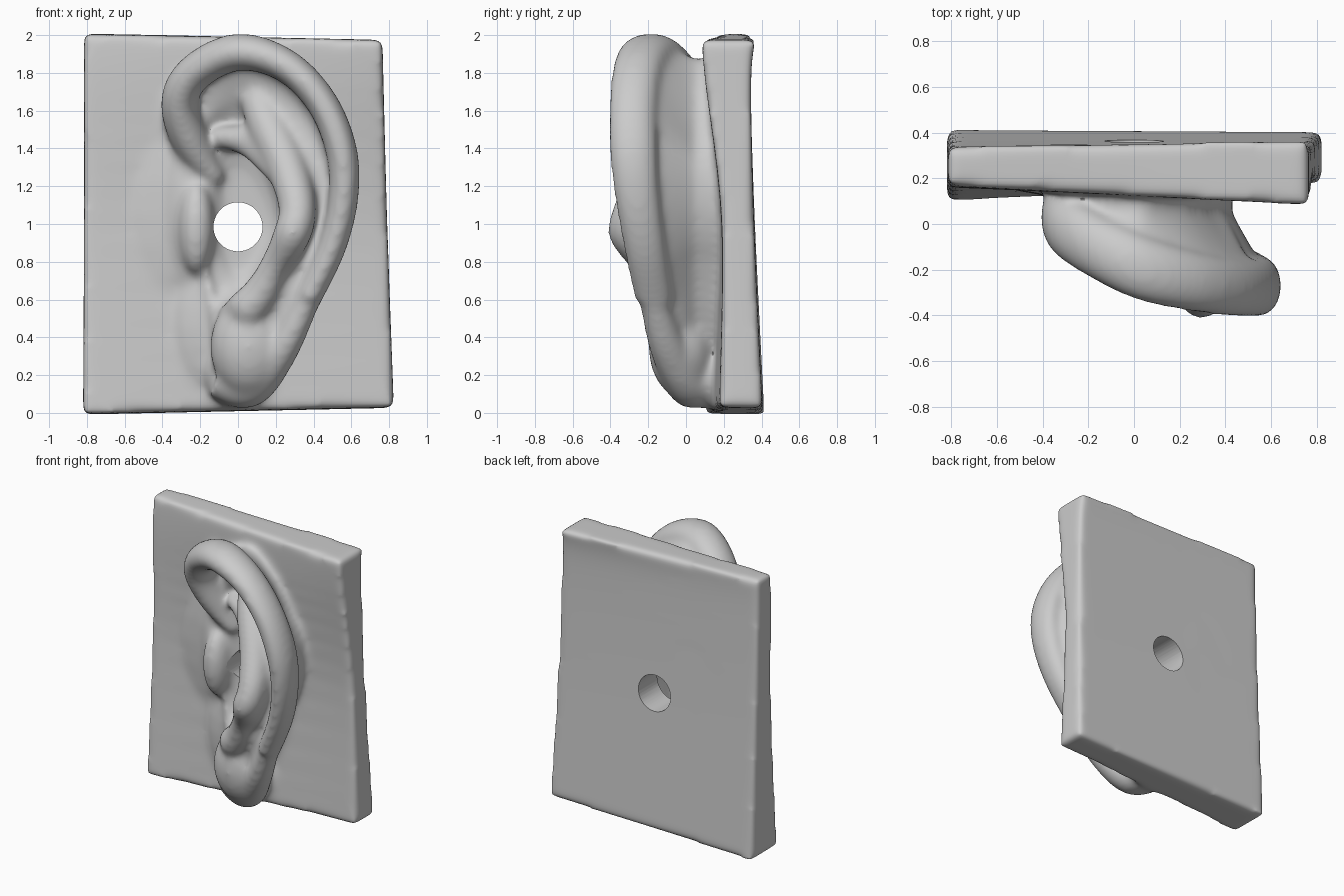
import bpy, bmesh, math
from mathutils import Vector, Matrix

if "Cube" in bpy.data.objects:
    bpy.data.objects.remove(bpy.data.objects["Cube"])

bm = bmesh.new()


def spline(pts, closed, steps=6):
    """Catmull-Rom through tuples of any length."""
    n, out = len(pts), []
    for i in range(n if closed else n - 1):
        idx = [i - 1, i, i + 1, i + 2]
        p = [pts[k % n] if closed else pts[min(max(k, 0), n - 1)] for k in idx]
        for s in range(steps):
            t = s / steps
            out.append(tuple(
                0.5 * (2 * b + (c - a) * t + (2 * a - 5 * b + 4 * c - d) * t * t
                       + (3 * b - a - 3 * c + d) * t ** 3)
                for a, b, c, d in zip(*p)))
    if not closed:
        out.append(pts[-1])
    return out


def loft(rings):
    """Skin a list of closed rings and cap both ends."""
    vs = [[bm.verts.new(p) for p in r] for r in rings]
    n = len(vs[0])
    faces = [bm.faces.new((a[j], a[(j + 1) % n], b[(j + 1) % n], b[j]))
             for a, b in zip(vs, vs[1:]) for j in range(n)]
    for r in (vs[0], vs[-1]):
        c = bm.verts.new(sum((v.co for v in r), Vector()) / n)
        faces += [bm.faces.new((r[j], r[(j + 1) % n], c)) for j in range(n)]
    bmesh.ops.recalc_face_normals(bm, faces=faces)


def ridge(pts, depth=1.0):
    """Tube through (x, y, z, radius), stretched along y by depth."""
    path = spline(pts, False)
    rings = []
    for i, p in enumerate(path):
        a, b = path[max(i - 1, 0)], path[min(i + 1, len(path) - 1)]
        t = Vector((b[0] - a[0], 0, b[2] - a[2])).normalized()
        side, c, r = Vector((t.z, 0, -t.x)), Vector(p[:3]), p[3]
        rings.append([c + side * r * math.cos(k * math.pi / 8)
                      + Vector((0, r * depth * math.sin(k * math.pi / 8), 0)) for k in range(16)])
    loft(rings)


def blob(loc, size):
    bmesh.ops.create_uvsphere(bm, u_segments=20, v_segments=12, radius=1,
                              matrix=Matrix.LocRotScale(Vector(loc), None, Vector(size)))


# slightly warped backing plate: four corners at four heights
plate = [(-0.82, 0.10, -0.005, 0.825, 0.18, 0.03, 0.825, 0.405, 0.025, -0.82, 0.415, -0.01),
         (-0.815, 0.16, 1.0, 0.79, 0.19, 1.0, 0.79, 0.36, 1.0, -0.815, 0.365, 1.0),
         (-0.815, 0.16, 1.75, 0.77, 0.10, 1.75, 0.77, 0.345, 1.75, -0.815, 0.34, 1.75),
         (-0.815, 0.17, 2.005, 0.765, 0.08, 1.975, 0.765, 0.37, 1.975, -0.815, 0.34, 2.01)]
loft([[r[k:k + 3] for k in (0, 3, 6, 9)] for r in spline(plate, False)])

# rim centre line of the ear: x, y, z, radius
rim = [(-0.31, 0.03, 1.63, .10), (-0.23, -0.06, 1.80, .10), (0.0, -0.18, 1.91, .10),
       (0.25, -0.25, 1.84, .09), (0.44, -0.28, 1.65, .085), (0.545, -0.28, 1.40, .085),
       (0.56, -0.26, 1.15, .08), (0.50, -0.22, 0.88, .075), (0.37, -0.17, 0.60, .07),
       (0.23, -0.09, 0.33, .09), (0.06, 0.03, 0.14, .115), (-0.11, 0.07, 0.19, .11),
       (-0.15, 0.08, 0.45, .08), (-0.20, 0.09, 0.75, .06), (-0.22, 0.06, 1.0, .07),
       (-0.27, 0.09, 1.3, .08)]
# edge of the inner bowl
bowl = [(-0.17, 0.09, 1.50), (-0.13, 0.07, 1.60), (0.0, 0.03, 1.66), (0.12, -0.05, 1.58),
        (0.22, -0.14, 1.42), (0.29, -0.22, 1.24), (0.32, -0.27, 1.07), (0.30, -0.28, 0.92),
        (0.22, -0.19, 0.75), (0.12, -0.14, 0.58), (0.03, -0.10, 0.50), (-0.06, -0.02, 0.52),
        (-0.12, 0.06, 0.60), (-0.17, 0.06, 0.78), (-0.19, 0.04, 1.0), (-0.17, 0.08, 1.25)]
O = [Vector(p[:3]) for p in spline(rim, True)]
A = [Vector(p) for p in spline(bowl, True)]
mid = Vector((0, 0, 0.98))


def toward(ring, f, y=None, dy=0):
    out = []
    for p in ring:
        q = p.lerp(mid, f)
        out.append(Vector((q.x, p.y + dy if y is None else y, q.z)))
    return out


def back(y, amount):
    """Back of the ear: undercut on the right, nearly straight elsewhere."""
    out = []
    for p in O:
        f = 0.04 + amount * min(max((p.x - 0.05) / 0.4, 0), 1)
        q = p.lerp(mid, f)
        out.append(Vector((q.x, max(y, p.y + 0.1) if y < 0.2 else y, q.z)))
    return out


# ear body: bowl floor, bowl edge, groove, rim, then the back down into the plate
groove = [a.lerp(o, 0.6) + Vector((0, min(max((o.z - 0.65) * 0.25, -0.03), 0.06), 0))
          for a, o in zip(A, O)]
behind = [p.lerp(mid, 0.06 if p.z < 1.5 else -0.01) + Vector((0, 0.12, 0)) for p in O]
loft([toward(A, 0.55, y=0.15), toward(A, 0.33, y=0.11), toward(A, 0.15, dy=0.06), A, groove, O,
      behind, back(0.05, 0.20), back(0.26, 0.18)])

# outer rim, starting from its root above the hole
ridge([(-0.10, 0.15, 1.22, .05), (-0.23, 0.13, 1.40, .10)] + rim[:9], 1.5)
ridge(rim[7:12], 1.15)
# inner ridge running down into the lower bump, and its side branch
ridge([(0.08, 0.03, 1.70, .08), (0.16, -0.05, 1.52, .11), (0.26, -0.16, 1.30, .11),
       (0.315, -0.27, 1.08, .10), (0.28, -0.29, 0.93, .10), (0.19, -0.20, 0.77, .08),
       (0.12, -0.13, 0.63, .10), (0.02, -0.08, 0.52, .11), (-0.06, 0.02, 0.47, .09)], 1.2)
ridge([(-0.13, 0.11, 1.46, .05), (0.06, 0.01, 1.43, .08), (0.22, -0.15, 1.28, .08)], 1.2)
# flap beside the hole, soft swellings around it, lobe
blob((-0.22, 0.10, 0.98), (0.10, 0.13, 0.25))
blob((-0.24, 0.18, 1.08), (0.17, 0.11, 0.48))
blob((-0.28, 0.24, 1.05), (0.38, 0.12, 0.65))
blob((-0.16, 0.22, 0.45), (0.22, 0.14, 0.42))
blob((0.06, -0.02, 0.35), (0.21, 0.18, 0.27))
blob((0.0, 0.12, 0.22), (0.18, 0.12, 0.20))

mesh = bpy.data.meshes.new("ear_plaque")
bm.to_mesh(mesh)
bm.free()
ear = bpy.data.objects.new("ear_plaque", mesh)
bpy.context.collection.objects.link(ear)

# through hole cutter
bpy.ops.mesh.primitive_cylinder_add(vertices=40, radius=0.13, depth=1.2,
                                    location=(0, 0.1, 0.985), rotation=(math.pi / 2, 0, 0))
cutter = bpy.context.object
cutter.name = "hole_cutter"
cutter.hide_render = True
cutter.hide_set(True)

# fuse everything into one sculpted skin
m = ear.modifiers.new("fuse", 'REMESH')
m.mode, m.voxel_size = 'VOXEL', 0.018
m = ear.modifiers.new("soften", 'SMOOTH')
m.factor, m.iterations = 0.5, 22
m = ear.modifiers.new("hole", 'BOOLEAN')
m.operation, m.object, m.solver = 'DIFFERENCE', cutter, 'EXACT'
bpy.context.view_layer.objects.active = ear
bpy.ops.object.select_all(action='DESELECT')
ear.select_set(True)
for name in ("fuse", "soften", "hole"):
    bpy.ops.object.modifier_apply(modifier=name)
bpy.data.objects.remove(cutter)
bpy.ops.object.shade_smooth_by_angle(angle=math.radians(40))
